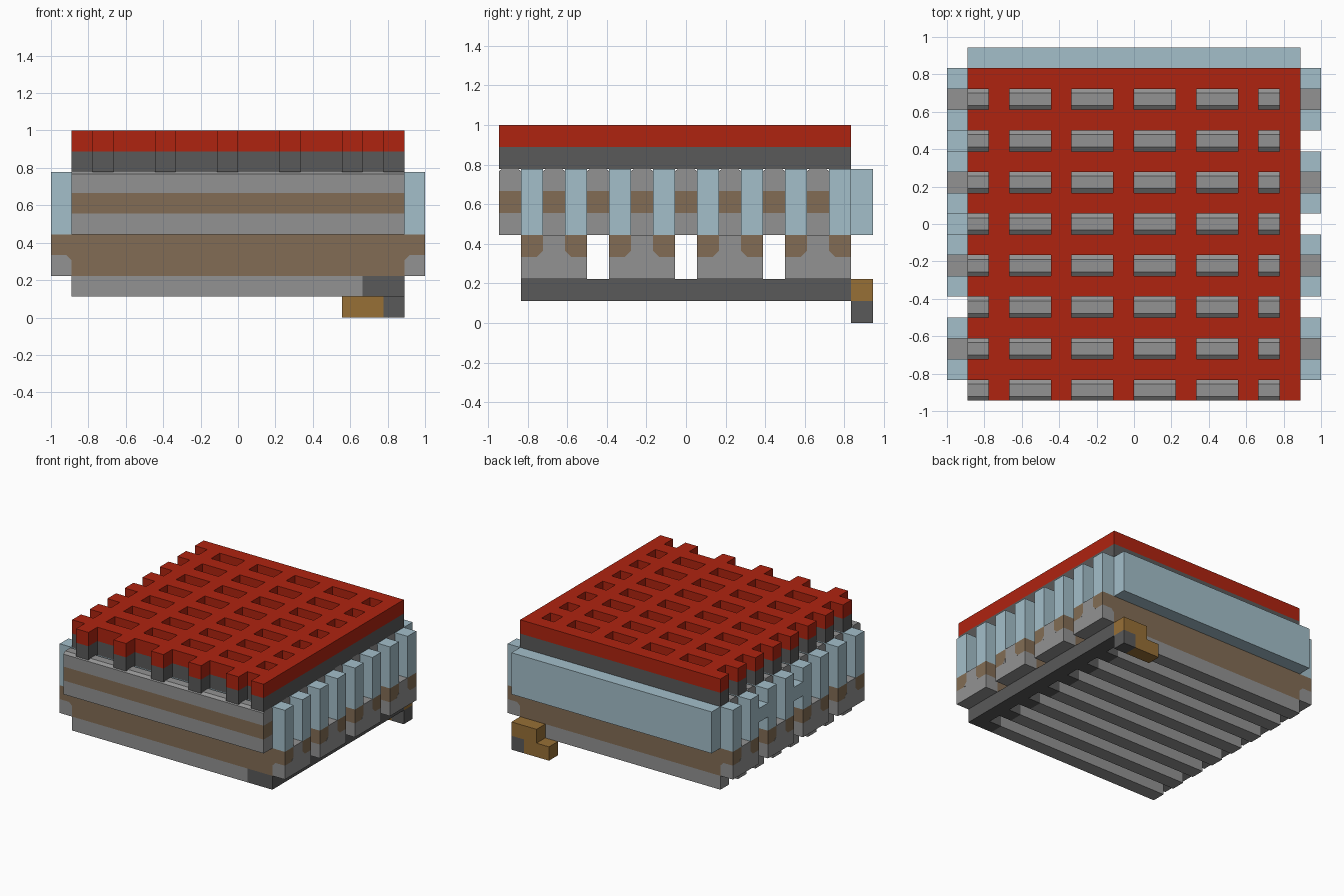
import bpy
import bmesh

U = 1 / 9  # one module of the grid

cube = bpy.data.objects.get("Cube")
if cube:
    bpy.data.objects.remove(cube, do_unlink=True)


def material(name, rgb):
    m = bpy.data.materials.new(name)
    m.use_nodes = True
    m.diffuse_color = (*rgb, 1)
    m.node_tree.nodes["Principled BSDF"].inputs["Base Color"].default_value = (*rgb, 1)
    return m


RED = material("red", (0.43, 0.017, 0.005))
DARK = material("dark grey", (0.1, 0.1, 0.1))
GREY = material("mid grey", (0.29, 0.29, 0.29))
BLUE = material("pale blue", (0.37, 0.52, 0.59))
BROWN = material("dull brown", (0.225, 0.152, 0.09))
GOLD = material("golden brown", (0.31, 0.16, 0.037))


def finish(bm, name, mat):
    bmesh.ops.recalc_face_normals(bm, faces=bm.faces)
    bmesh.ops.scale(bm, vec=(U, U, U), verts=bm.verts)
    mesh = bpy.data.meshes.new(name)
    bm.to_mesh(mesh)
    bm.free()
    mesh.materials.append(mat)
    obj = bpy.data.objects.new(name, mesh)
    bpy.context.collection.objects.link(obj)


def prism(bm, pts, axis, a, b):
    """Extrude a profile, (y, z) along x or (x, z) along y, from a to b."""
    def place(p, t):
        return (t, p[0], p[1]) if axis == "x" else (p[0], t, p[1])
    face = bm.faces.new([bm.verts.new(place(p, a)) for p in pts])
    ext = bmesh.ops.extrude_face_region(bm, geom=[face])["geom"]
    verts = [g for g in ext if isinstance(g, bmesh.types.BMVert)]
    bmesh.ops.translate(bm, verts=verts, vec=place((0, 0), b - a))


def box(bm, x0, x1, y0, y1, z0, z1):
    prism(bm, [(x0, z0), (x1, z0), (x1, z1), (x0, z1)], "y", y0, y1)


def boxes(name, mat, items):
    bm = bmesh.new()
    for item in items:
        box(bm, *item)
    finish(bm, name, mat)


def lattice(name, mat, z0, z1):
    """Slab of crossing ribs with open notches on the left and front."""
    bm = bmesh.new()
    ribs_x = {-7, -4, -1, 2, 5, 7}
    corners = {}

    def vert(x, y):
        if (x, y) not in corners:
            corners[x, y] = bm.verts.new((x, y - 0.5, z0))
        return corners[x, y]

    for x in range(-8, 8):
        for y in range(-8, 8):
            if x in ribs_x or y % 2:
                bm.faces.new([vert(x, y), vert(x + 1, y), vert(x + 1, y + 1), vert(x, y + 1)])
    ext = bmesh.ops.extrude_face_region(bm, geom=bm.faces[:])["geom"]
    bmesh.ops.translate(bm, vec=(0, 0, z1 - z0),
                        verts=[g for g in ext if isinstance(g, bmesh.types.BMVert)])
    finish(bm, name, mat)


COLS = [-7.5 + 2 * i for i in range(8)]   # plates and lower bars
BARS = [y - 1 for y in COLS]              # upper bars between the plates

# Top lattice in two layers
lattice("top_lattice", RED, 8, 9)
lattice("lattice_base", DARK, 7, 8)

# Upper bars: grey, brown, grey with chamfered tops
boxes("upper_bar_bottoms", GREY, [(-8, 8, y, y + 1, 4, 5) for y in BARS])
boxes("upper_bar_bands", BROWN, [(-8, 8, y, y + 1, 5, 6) for y in BARS])
bm = bmesh.new()
for y in BARS:
    prism(bm, [(y, 6), (y + 1, 6), (y + 1, 6.9), (y + 0.8, 7.06),
               (y + 0.2, 7.06), (y, 6.9)], "x", -8, 8)
finish(bm, "upper_bar_tops", GREY)

# Blue plates whose ends show as columns, back plate and left side bridges
boxes("blue_plates", BLUE, [(-9, 9, y, y + 1, 4, 7) for y in COLS])
boxes("back_plate", BLUE, [(-8, 8, 7.5, 8.5, 4, 7)])
boxes("left_bridges", BLUE, [(-9, -8, y, y + 1, 5, 6) for y in (-0.5, 3.5)])

# Lower brown bars with stepped, chamfered ends
half = [(9, 4), (9, 3), (8.25, 3), (8, 2.75), (8, 2)]
bm = bmesh.new()
for y in COLS:
    prism(bm, half + [(-x, z) for x, z in reversed(half)], "y", y, y + 1)
finish(bm, "lower_bars", BROWN)

# Grey end caps joining the lower bars in pairs, with inner corner plates
bm = bmesh.new()
for s in (-1, 1):
    for i, y in enumerate(COLS):
        prism(bm, [(s * x, z) for x, z in half[1:]] + [(s * 9, 2)], "y", y, y + 1)
        inner, d = (y, 1) if i % 2 else (y + 1, -1)
        prism(bm, [(inner, 3), (inner + d * 0.28, 3), (inner, 3.28)],
              "x", s * 9, s * 9.01)
        if i % 2 == 0:
            box(bm, *sorted((s * 8, s * 9)), y + 1, y + 2, 2, 4)
finish(bm, "end_caps", GREY)

# Bottom rails with dark ends and a dark cross rail
boxes("bottom_rails", GREY, [(-8, 6, y, y + 1, 1, 2) for y in COLS])
boxes("rail_ends", DARK, [(6, 7, y, y + 1, 1, 2) for y in COLS])
boxes("cross_rail", DARK, [(7, 8, -7.5, 7.5, 1, 2)])

# Stepped foot at the back
boxes("foot", GOLD, [(6, 8, 7.5, 8.5, 1, 2), (5, 7, 7.5, 8.5, 0, 1)])
boxes("foot_tip", DARK, [(7, 8, 7.5, 8.5, 0, 1)])
